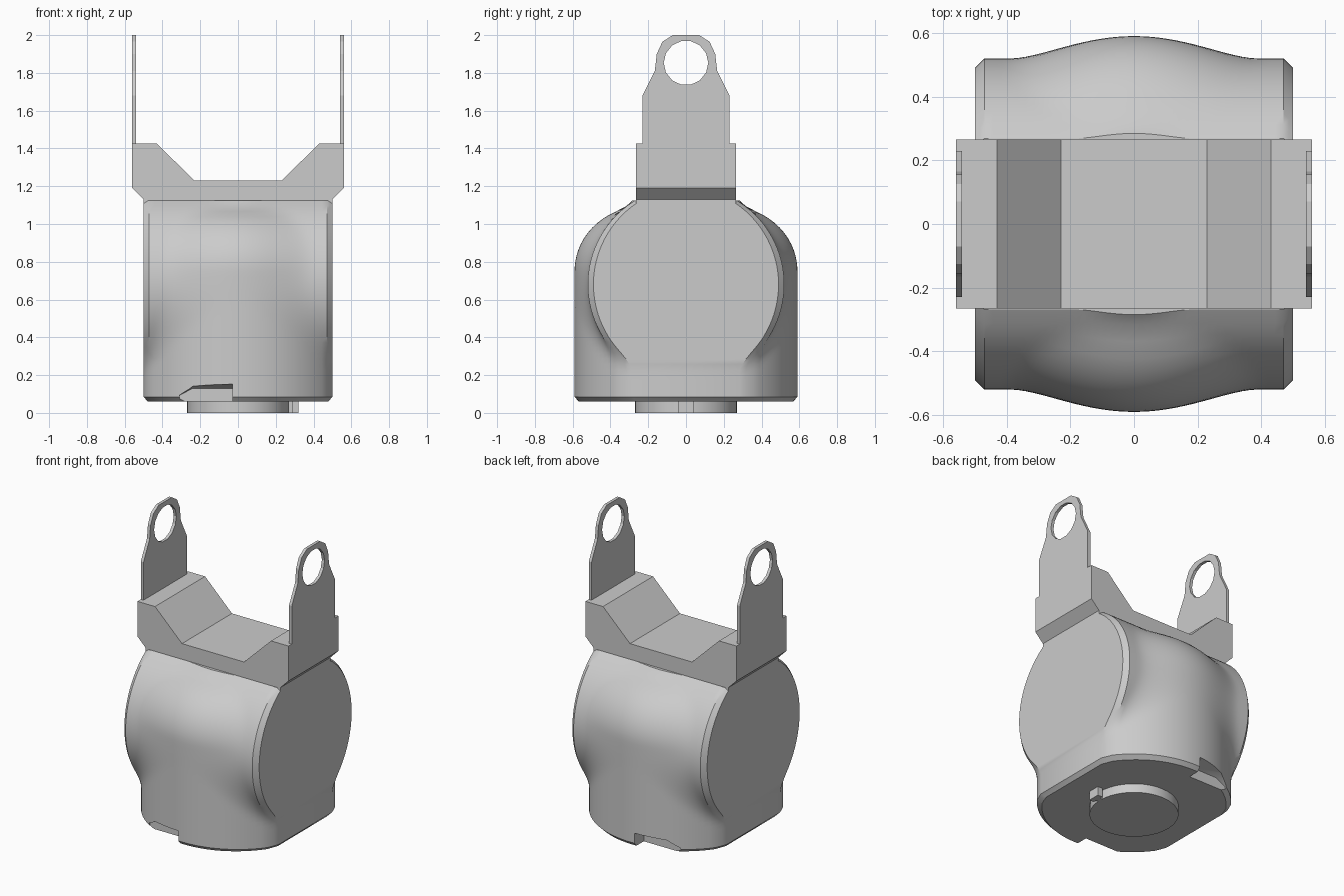
import bpy, bmesh, math

if "Cube" in bpy.data.objects:
    bpy.data.objects.remove(bpy.data.objects["Cube"])

grey = bpy.data.materials.new("light_grey")
grey.use_nodes = True
grey.diffuse_color = (0.6, 0.6, 0.6, 1)
grey.node_tree.nodes["Principled BSDF"].inputs["Base Color"].default_value = (0.6, 0.6, 0.6, 1)


def loft(name, rings):
    """Closed solid through a list of equally long point rings."""
    bm = bmesh.new()
    loops = [[bm.verts.new(p) for p in ring] for ring in rings]
    n = len(loops[0])
    for a, b in zip(loops, loops[1:]):
        for i in range(n):
            j = (i + 1) % n
            bm.faces.new((a[i], a[j], b[j], b[i]))
    bm.faces.new(loops[0][::-1])
    bm.faces.new(loops[-1])
    bmesh.ops.recalc_face_normals(bm, faces=bm.faces)
    mesh = bpy.data.meshes.new(name)
    bm.to_mesh(mesh)
    bm.free()
    mesh.materials.append(grey)
    obj = bpy.data.objects.new(name, mesh)
    bpy.context.collection.objects.link(obj)
    return obj


def prism_x(name, pts, lo, hi):
    return loft(name, [[(t, a, b) for a, b in pts] for t in (lo, hi)])


def prism_y(name, pts, lo, hi):
    return loft(name, [[(a, t, b) for a, b in pts] for t in (lo, hi)])


def circle(r, n, cx=0, cy=0):
    return [(cx + r * math.cos(math.tau * i / n), cy + r * math.sin(math.tau * i / n))
            for i in range(n)]


def activate(obj):
    bpy.ops.object.select_all(action='DESELECT')
    obj.select_set(True)
    bpy.context.view_layer.objects.active = obj


def cut(obj, cutter):
    cutter.hide_render = True
    mod = obj.modifiers.new("cut", 'BOOLEAN')
    mod.operation = 'DIFFERENCE'
    mod.solver = 'EXACT'
    mod.object = cutter
    activate(obj)
    bpy.ops.object.modifier_apply(modifier=mod.name)
    bpy.data.objects.remove(cutter)


# Body: a lying drum blended into a domed upright drum
BOTTOM, TOP, HALF = 0.06, 1.125, 0.5


def half_depth(x, z):
    lying = math.sqrt(max(0, 0.52 ** 2 - (z - 0.68) ** 2))
    rise = min(1, max(0, z - 0.75) / 0.33)
    radius = 0.26 + 0.33 * math.sqrt(1 - rise * rise)
    upright = math.sqrt(max(0, radius ** 2 - x * x))
    k = 0.08
    h = max(0, k - abs(lying - upright)) / k
    y = max(lying, upright) + h * h * k / 4
    return y - max(0, abs(x) - 0.47)


inner = [-0.47 + 0.94 * i / 36 for i in range(37)]
columns = [-HALF, -0.487] + inner + [0.487, HALF]
levels = [BOTTOM, 0.068, 0.085] + [0.085 + (TOP - 0.085) * i / 36 for i in range(1, 37)]
rings = []
for z in levels:
    inset = max(0, 0.085 - z) * 0.9
    front = []
    for x in columns:
        y = half_depth(x, z) - inset
        front.append((x * (HALF - inset) / HALF, -y, z))
    rings.append(front + [(x, -y, z) for x, y, z in reversed(front)])
body = loft("body", rings)

# Sloped notches in the lower rim, front and back
for side in (-1, 1):
    shape = [(-0.31, 0), (-0.31, 0.11), (-0.24, 0.155), (-0.03, 0.155), (-0.03, 0)]
    notch = loft("notch_cutter", [
        [(x, side * 0.66, z * 1.08) for x, z in shape],
        [(x, side * 0.49, z * 0.84) for x, z in shape]])
    cut(body, notch)

activate(body)
bpy.ops.object.shade_smooth_by_angle(angle=math.radians(30))

# Base disc with a keyed tab
disc = loft("base_disc", [[(x, y, z) for x, y in circle(0.27, 40)] for z in (0, 0.07)])
activate(disc)
bpy.ops.object.shade_smooth_by_angle(angle=math.radians(30))
prism_y("key_tab", [(0.24, 0), (0.29, 0), (0.29, 0.07), (0.24, 0.07)], -0.02, 0.02)
prism_y("key_tab_end", [(0.285, 0), (0.32, 0), (0.32, 0.07), (0.285, 0.07)], -0.04, 0.04)

# Saddle bracket on top
right = [(0.5, 1.11), (0.5, 1.13), (0.56, 1.19), (0.56, 1.425), (0.43, 1.425), (0.23, 1.23)]
prism_y("saddle_bracket", right + [(-x, z) for x, z in reversed(right)], -0.265, 0.265)

# Thin side arms with pivot holes
edge = [(0.23, 1.42), (0.23, 1.68), (0.165, 1.81), (0.155, 1.9), (0.125, 1.965), (0.07, 2.0)]
arm = prism_x("side_arms", edge + [(-y, z) for y, z in reversed(edge)], 0.54, 0.56)
cut(arm, prism_x("hole_cutter", circle(0.118, 14, 0, 1.853), 0.5, 0.6))
mirror = arm.modifiers.new("mirror", 'MIRROR')
mirror.use_axis = (True, False, False)
